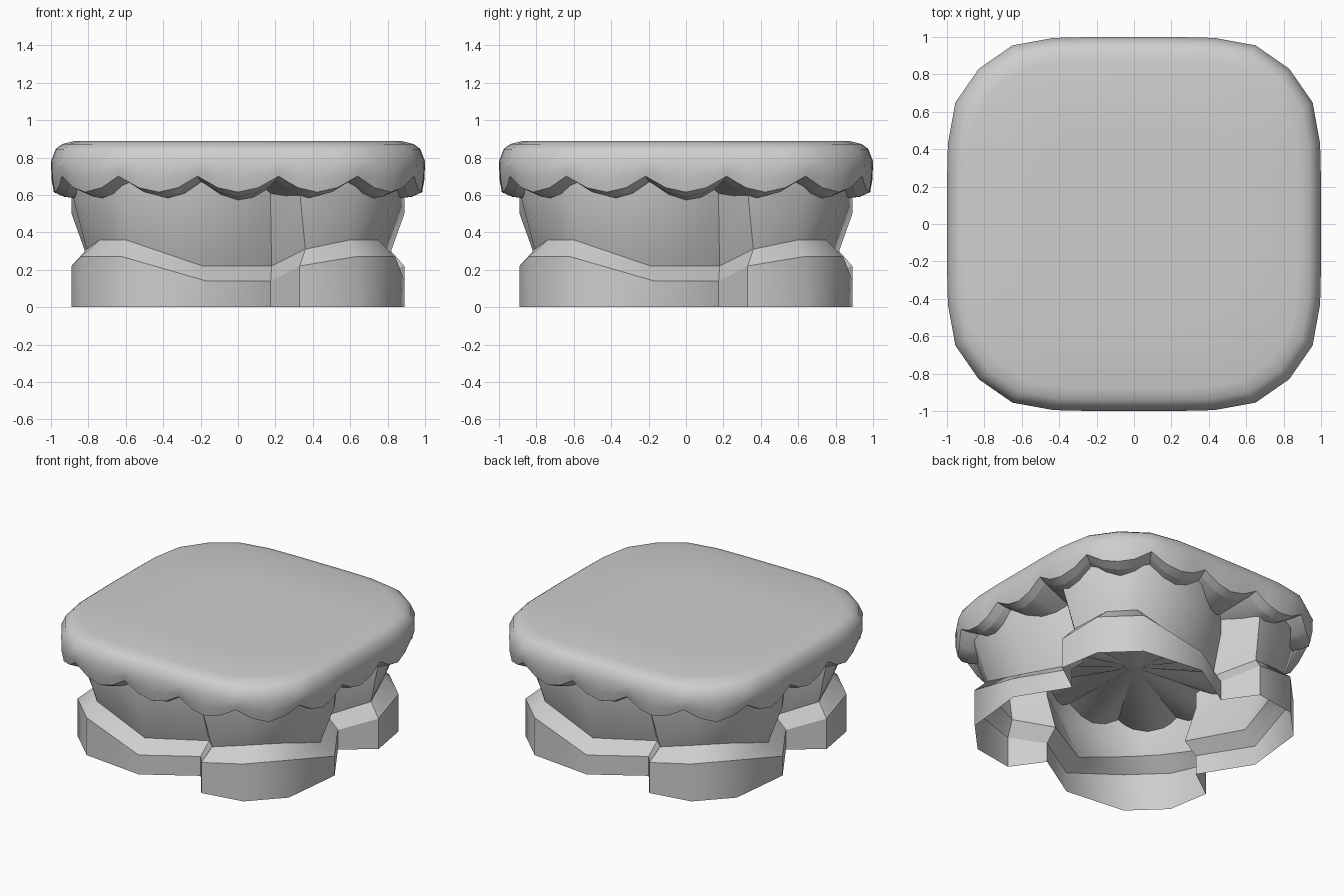
import bpy, bmesh, math

if "Cube" in bpy.data.objects:
    bpy.data.objects.remove(bpy.data.objects["Cube"], do_unlink=True)

stone_grey = bpy.data.materials.new("stone_grey")
stone_grey.use_nodes = True
GREY = (0.62, 0.62, 0.62, 1)
stone_grey.diffuse_color = GREY
stone_grey.node_tree.nodes["Principled BSDF"].inputs["Base Color"].default_value = GREY


def four_sides(points):
    """Repeat a quarter outline of (x, y, z) by quarter turns."""
    ring = []
    for _ in range(4):
        ring += points
        points = [(-y, x, z) for x, y, z in points]
    return ring


def loft(name, rings, cap_top=False, bottom_centre=None, sharp_rings=()):
    """Skin a stack of rings from low to high."""
    bm = bmesh.new()
    loops = [[bm.verts.new(p) for p in ring] for ring in rings]
    n = len(loops[0])
    for low, high in zip(loops, loops[1:]):
        for i in range(n):
            j = (i + 1) % n
            bm.faces.new((low[i], low[j], high[j], high[i]))
    if cap_top:
        bm.faces.new(loops[-1])
    if bottom_centre is not None:
        centre = bm.verts.new((0, 0, bottom_centre))
        for i in range(n):
            bm.faces.new((loops[0][(i + 1) % n], loops[0][i], centre))
    for r in sharp_rings:
        for i in range(n):
            bm.edges.get((loops[r][i], loops[r][(i + 1) % n])).smooth = False
    mesh = bpy.data.meshes.new(name)
    bm.to_mesh(mesh)
    bm.free()
    mesh.materials.append(stone_grey)
    obj = bpy.data.objects.new(name, mesh)
    bpy.context.collection.objects.link(obj)
    bpy.ops.object.select_all(action="DESELECT")
    obj.select_set(True)
    bpy.context.view_layer.objects.active = obj
    bpy.ops.object.shade_smooth_by_angle(angle=math.radians(50), keep_sharp_edges=True)


def at_height(ring, z):
    return [(x, y, z) for x, y, _ in ring]


# Quarter outlines: step start, two corner points, dip, step foot
rim = four_sides([(0.33, -0.89, 0.22), (0.63, -0.84, 0.27), (0.84, -0.62, 0.27),
                  (0.89, -0.17, 0.14), (0.675, 0.175, 0.14)])
ledge = four_sides([(0.36, -0.81, 0.31), (0.60, -0.74, 0.36), (0.75, -0.60, 0.36),
                    (0.79, -0.19, 0.22), (0.585, 0.18, 0.22)])
FLARE_HEIGHTS = (0.62, 0.62, 0.62, 0.5, 0.5)
flare = [(x, y, FLARE_HEIGHTS[i % 5]) for i, (x, y, _) in enumerate(rim)]

# Stepped foot, sloping ledge and flared wall, open underneath
loft("base_foot", [at_height(rim, 0), rim])
loft("base_ledge", [rim, ledge])
loft("cliff_wall", [ledge, flare, at_height(rim, 0.7)])

# Cap outline: notches and scallop tips alternate around a rounded square
side = [(-0.65, -0.955), (-0.43, -0.995), (-0.22, -1), (0, -1),
        (0.22, -1), (0.43, -0.995), (0.65, -0.955), (0.83, -0.83)]
corners = four_sides([(x, y, 0) for x, y in side])
outline = []
for i, (x, y, _) in enumerate(corners):
    nx, ny, _ = corners[(i + 1) % len(corners)]
    outline += [(x, y), ((x + nx) / 2, (y + ny) / 2)]
DROP = (0, 0.72, 1, 0.72)


def cap_ring(scale, z, drop=0):
    return [(x * scale, y * scale, z - drop * DROP[i % 4])
            for i, (x, y) in enumerate(outline)]


# Rounded cap with a crisp scalloped hem and a fanned underside
loft("scalloped_cap", [
    cap_ring(0.93, 0.68, 0.09), cap_ring(0.985, 0.70, 0.085),
    cap_ring(0.997, 0.735, 0.05), cap_ring(1, 0.78), cap_ring(0.975, 0.845),
    cap_ring(0.94, 0.872), cap_ring(0.88, 0.887), cap_ring(0.5, 0.887)],
    cap_top=True, bottom_centre=0.48, sharp_rings=(0, 1))
